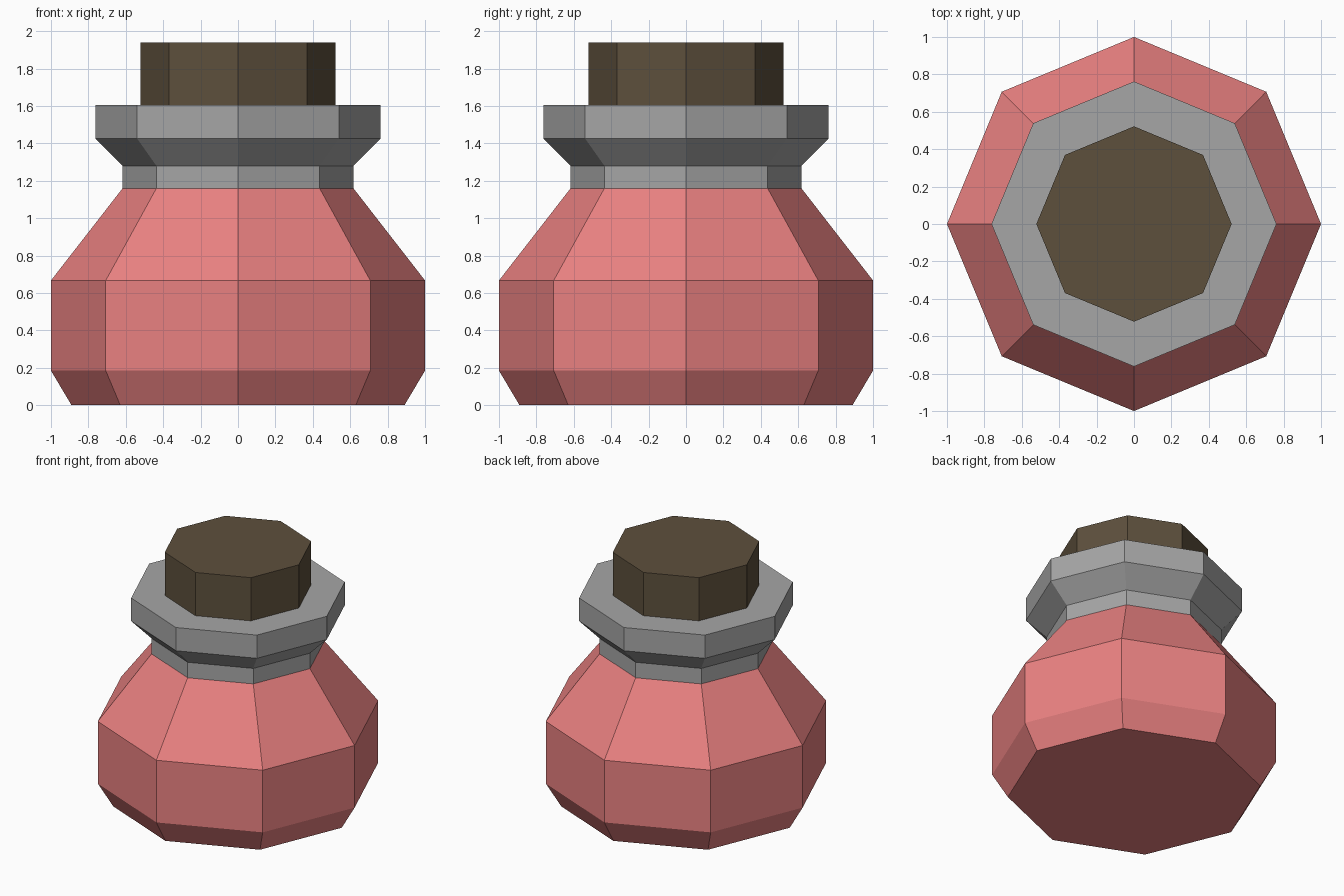
import bpy
import bmesh
from math import cos, sin, tau

if "Cube" in bpy.data.objects:
    bpy.data.objects.remove(bpy.data.objects["Cube"])

SIDES = 8


def lathe(name, profile, color=None, cap_bottom=False, cap_top=False):
    """Revolve (radius, z) points into a flat-faced eight-sided part."""
    bm = bmesh.new()
    rings = [[bm.verts.new((r * cos(tau * i / SIDES), r * sin(tau * i / SIDES), z))
              for i in range(SIDES)] for r, z in profile]
    for low, high in zip(rings, rings[1:]):
        for i in range(SIDES):
            j = (i + 1) % SIDES
            bm.faces.new((low[i], low[j], high[j], high[i]))
    if cap_bottom:
        bm.faces.new(rings[0][::-1])
    if cap_top:
        bm.faces.new(rings[-1])
    mesh = bpy.data.meshes.new(name)
    bm.to_mesh(mesh)
    bm.free()
    if color:
        mat = bpy.data.materials.new(name + "_color")
        mat.diffuse_color = (*color, 1)
        mat.use_nodes = True
        mat.node_tree.nodes["Principled BSDF"].inputs["Base Color"].default_value = mat.diffuse_color
        mesh.materials.append(mat)
    obj = bpy.data.objects.new(name, mesh)
    bpy.context.collection.objects.link(obj)
    return obj


# Round-bellied flask with tapered foot and shoulder
lathe("flask_body", [(0.89, 0), (1, 0.185), (1, 0.667), (0.617, 1.16)],
      (0.82, 0.22, 0.22), cap_bottom=True)

# Neck flaring into the lip, with a flat rim up to the stopper
lathe("neck_and_lip", [(0.617, 1.16), (0.617, 1.28), (0.762, 1.425),
                       (0.762, 1.605), (0.522, 1.605)], (0.38, 0.38, 0.38))

# Cork stopper
lathe("stopper", [(0.522, 1.605), (0.522, 1.94)], (0.11, 0.08, 0.046), cap_top=True)
